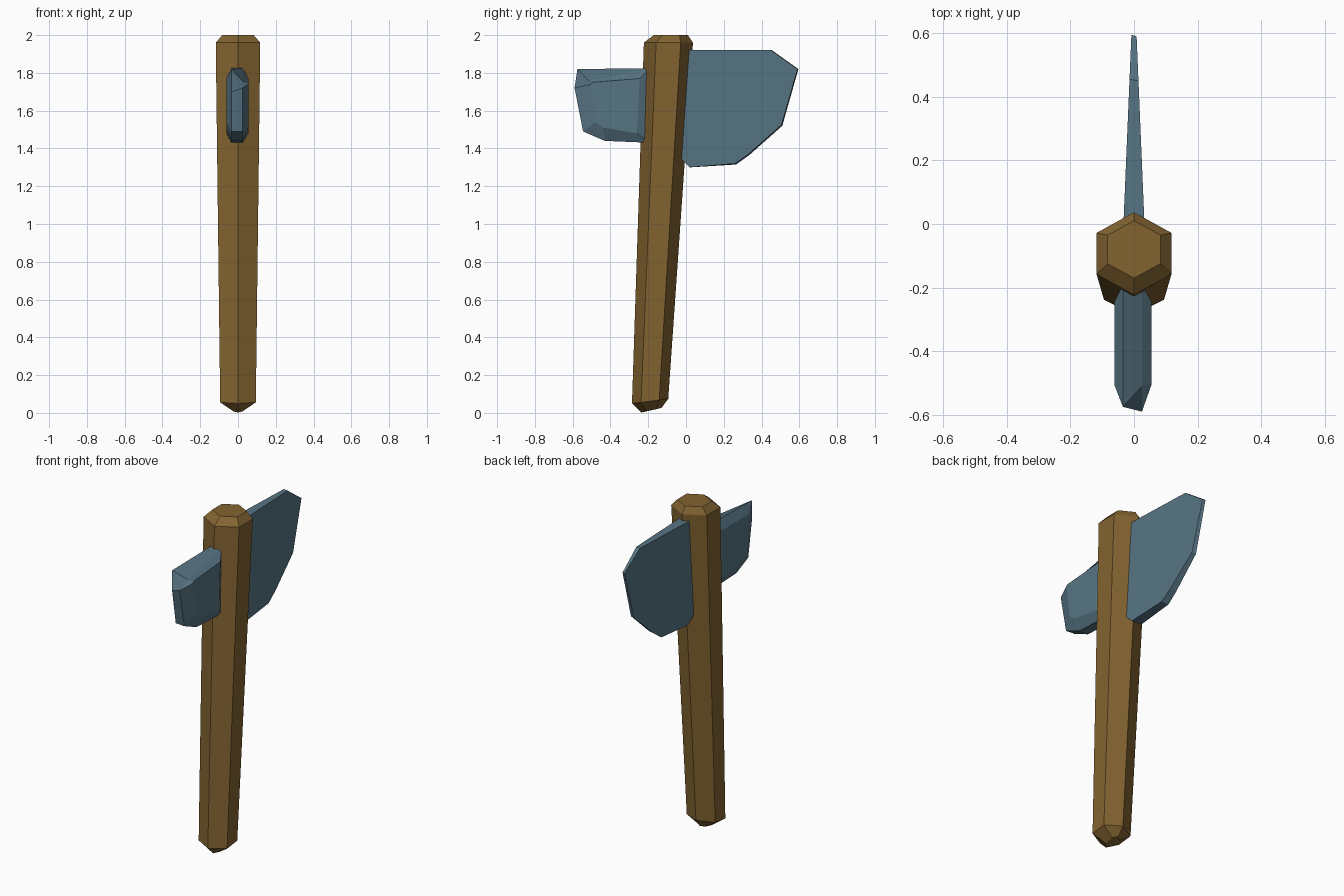
import bpy
import bmesh
from math import cos, sin, pi

cube = bpy.data.objects.get("Cube")
if cube:
    bpy.data.objects.remove(cube, do_unlink=True)


def make_material(name, rgb):
    mat = bpy.data.materials.new(name)
    mat.use_nodes = True
    color = (*rgb, 1.0)
    mat.diffuse_color = color
    mat.node_tree.nodes["Principled BSDF"].inputs["Base Color"].default_value = color
    return mat


def loft(name, loops, mat):
    """Bridge loops of equal length and cap both ends, flat shaded."""
    bm = bmesh.new()
    rings = [[bm.verts.new(p) for p in loop] for loop in loops]
    count = len(rings[0])
    for a, b in zip(rings, rings[1:]):
        for i in range(count):
            j = (i + 1) % count
            bm.faces.new((a[i], a[j], b[j], b[i]))
    bm.faces.new(rings[0])
    bm.faces.new(rings[-1])
    bmesh.ops.recalc_face_normals(bm, faces=bm.faces)
    mesh = bpy.data.meshes.new(name)
    bm.to_mesh(mesh)
    bm.free()
    mesh.materials.append(mat)
    obj = bpy.data.objects.new(name, mesh)
    bpy.context.collection.objects.link(obj)
    return obj


def hexagon(y, z, rx, ry, tilt=0.0):
    """Six-sided ring with a corner at the back; tilt raises the back."""
    ring = []
    for i in range(6):
        a = pi / 2 + i * pi / 3
        ring.append((rx * cos(a), y + ry * sin(a), z + tilt * sin(a)))
    return ring


wood = make_material("brown wood", (0.223, 0.125, 0.030))
steel = make_material("blue grey stone", (0.095, 0.174, 0.227))

# Leaning hexagonal handle, blunt point below and chamfer on top
loft("handle", [
    hexagon(-0.183, 0.014, 0.028, 0.053, 0.012),
    hexagon(-0.190, 0.062, 0.109, 0.096, 0.012),
    hexagon(-0.093, 1.960, 0.136, 0.130),
    hexagon(-0.080, 2.000, 0.096, 0.090),
], wood)

# Broad blade, thinning towards its cutting edge
outline = [(-0.06, 1.92), (0.45, 1.92), (0.59, 1.82), (0.505, 1.525),
           (0.33, 1.37), (0.26, 1.32), (0.02, 1.30), (-0.03, 1.35)]
blade_sides = []
for side in (1, -1):
    drop = 0.005 if side < 0 else 0.0
    blade_sides.append([(side * (0.033 - 0.042 * y), y + drop, z - (drop if 1.31 < z < 1.6 else 0))
                        for y, z in outline])
loft("axe_blade", blade_sides, steel)

# Thick hammer end with bevelled cheeks and a chipped top corner
cheek = [(-0.505, 1.77), (-0.505, 1.74), (-0.48, 1.54),
         (-0.44, 1.51), (-0.26, 1.48), (-0.245, 1.77)]
rim = [(-0.43, 1.44), (-0.19, 1.43), (-0.19, 1.825)]
front_left = [(-0.51, 1.755), (-0.59, 1.72), (-0.545, 1.49)]
front_right = [(-0.575, 1.82), (-0.575, 1.70), (-0.54, 1.49)]
sections = [(0.055, [(-0.50, 1.75)] + cheek[1:]), (0.025, front_left + rim),
            (-0.035, front_right + rim), (-0.062, cheek)]
loft("hammer_end", [[(x, y, z) for y, z in pts] for x, pts in sections], steel)
